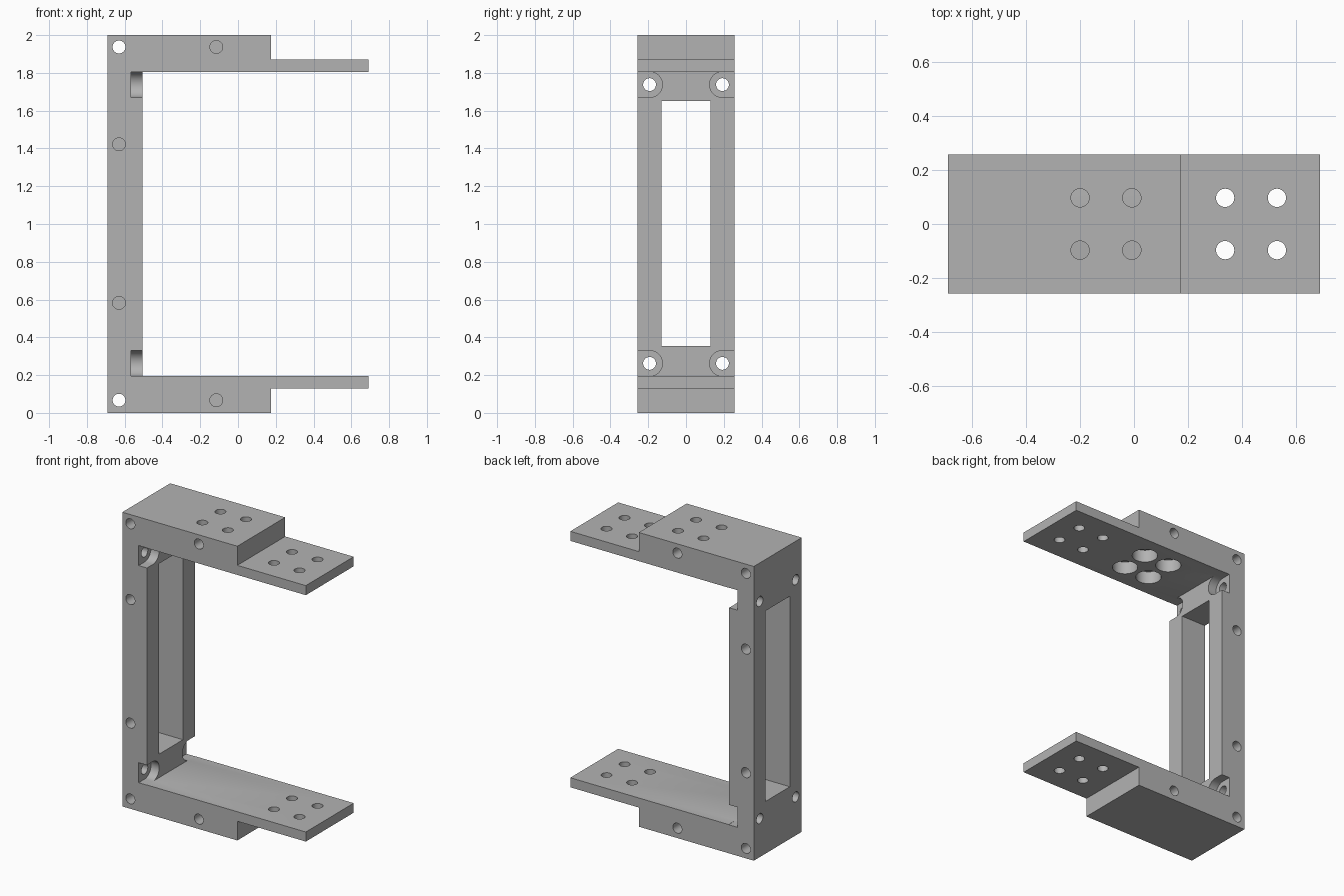
import bpy, bmesh, math
from mathutils import Vector

cube = bpy.data.objects.get("Cube")
if cube:
    bpy.data.objects.remove(cube, do_unlink=True)

HALF_DEPTH, HOLE, BORE = 0.257, 0.034, 0.08
POCKET, EAR_Y, EAR_Z = 0.068, 0.193, 0.262
AXES = {"X": (Vector((0, 1, 0)), Vector((0, 0, 1)), Vector((1, 0, 0))),
        "Y": (Vector((1, 0, 0)), Vector((0, 0, 1)), Vector((0, 1, 0))),
        "Z": (Vector((1, 0, 0)), Vector((0, 1, 0)), Vector((0, 0, 1)))}


def prism(bm, outline, axis, start, end):
    """Extrude a 2D outline along an axis between two positions."""
    u, v, w = AXES[axis]
    face = bm.faces.new([bm.verts.new(u * a + v * b + w * start) for a, b in outline])
    made = bmesh.ops.extrude_face_region(bm, geom=[face])["geom"]
    bmesh.ops.translate(bm, vec=w * (end - start),
                        verts=[e for e in made if isinstance(e, bmesh.types.BMVert)])


def circle(a, b, r, n=32):
    return [(a + r * math.cos(2 * math.pi * i / n), b + r * math.sin(2 * math.pi * i / n))
            for i in range(n)]


def finish(bm, name):
    bmesh.ops.recalc_face_normals(bm, faces=bm.faces[:])
    mesh = bpy.data.meshes.new(name)
    bm.to_mesh(mesh)
    bm.free()
    obj = bpy.data.objects.new(name, mesh)
    bpy.context.collection.objects.link(obj)
    return obj


def cut(target, bm):
    """Subtract a set of separate solids from the target."""
    cutter = finish(bm, "cutter")
    cutter.hide_render = True
    mod = target.modifiers.new("cut", "BOOLEAN")
    mod.operation, mod.solver, mod.object = "DIFFERENCE", "EXACT", cutter
    bpy.context.view_layer.objects.active = target
    bpy.ops.object.modifier_apply(modifier=mod.name)
    bpy.data.objects.remove(cutter, do_unlink=True)


# C-shaped body: lower half outline, mirrored about mid height
lower = [(-0.505, 0.195), (0.69, 0.195), (0.69, 0.13), (0.175, 0.13), (0.175, 0), (-0.69, 0)]
outline = lower + [(x, 2 - z) for x, z in reversed(lower)]
bm = bmesh.new()
prism(bm, outline, "Y", -HALF_DEPTH, HALF_DEPTH)
bracket = finish(bm, "bracket_frame")

# Window in the upright, and bolt pockets open to the sides
bm = bmesh.new()
prism(bm, [(-0.13, 0.355), (0.13, 0.355), (0.13, 1.65), (-0.13, 1.65)], "X", -0.8, -0.4)
arc = [math.pi / 2 + math.pi * i / 20 for i in range(21)]
for side in (-1, 1):
    for z in (EAR_Z, 2 - EAR_Z):
        slot = [(side * (EAR_Y + POCKET * math.cos(t)), z + POCKET * math.sin(t)) for t in arc]
        slot += [(side * 0.3, z - POCKET), (side * 0.3, z + POCKET)]
        prism(bm, slot, "X", -0.567, -0.5)
cut(bracket, bm)

# Counterbores under the upper arm
bm = bmesh.new()
for x in (-0.2, -0.008):
    for y in (-0.097, 0.097):
        prism(bm, circle(x, y, BORE), "Z", 1.75, 1.89)
cut(bracket, bm)

# Screw holes
bm = bmesh.new()
for y in (-0.097, 0.097):
    for x in (-0.2, -0.008):
        prism(bm, circle(x, y, HOLE), "Z", 1.85, 2.1)
    for x in (0.338, 0.53):
        prism(bm, circle(x, y, HOLE), "Z", 0.1, 0.25)
        prism(bm, circle(x, y, HOLE), "Z", 1.75, 1.95)
for z in (EAR_Z, 2 - EAR_Z):
    for y in (-EAR_Y, EAR_Y):
        prism(bm, circle(y, z, HOLE), "X", -0.8, -0.54)
for z in (0.067, 1.937):
    prism(bm, circle(-0.63, z, HOLE), "Y", -0.3, 0.3)
for x, z in ((-0.63, 0.582), (-0.63, 1.422), (-0.115, 0.067), (-0.115, 1.937)):
    for side in (-1, 1):
        prism(bm, circle(x, z, HOLE), "Y", side * 0.3, side * 0.16)
cut(bracket, bm)

# Plain grey material
grey = bpy.data.materials.new("plain_grey")
grey.use_nodes = True
colour = (0.45, 0.45, 0.45, 1)
grey.diffuse_color = colour
grey.node_tree.nodes["Principled BSDF"].inputs["Base Color"].default_value = colour
bracket.data.materials.clear()
bracket.data.materials.append(grey)
for poly in bracket.data.polygons:
    poly.material_index = 0

bpy.ops.object.select_all(action="DESELECT")
bracket.select_set(True)
bpy.context.view_layer.objects.active = bracket
bpy.ops.object.shade_smooth_by_angle(angle=math.radians(30))
